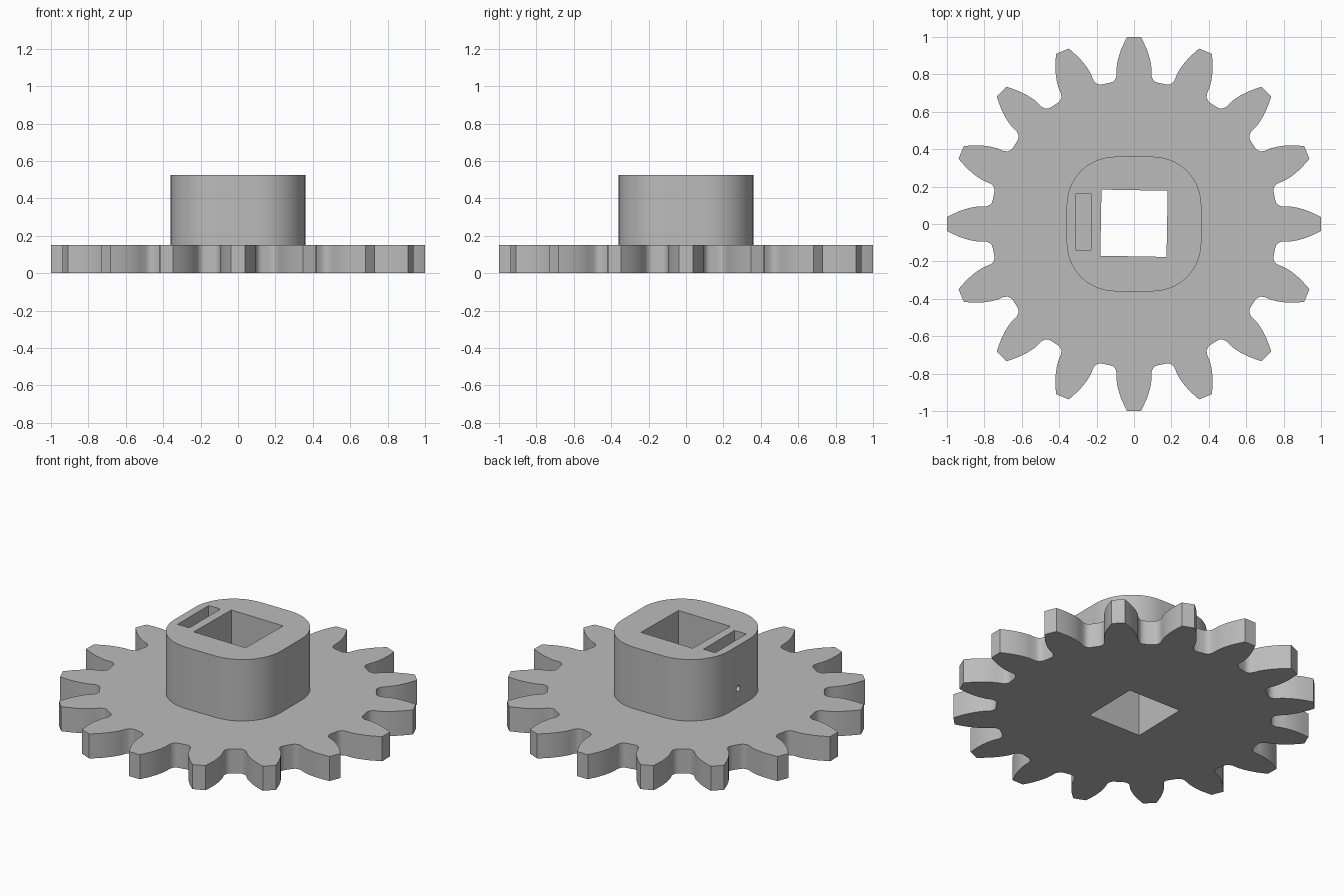
import bpy, bmesh, math
from mathutils import Matrix, Vector

if "Cube" in bpy.data.objects:
    bpy.data.objects.remove(bpy.data.objects["Cube"], do_unlink=True)

grey = bpy.data.materials.new("plain grey")
grey.use_nodes = True
grey.diffuse_color = (0.5, 0.5, 0.5, 1)
grey.node_tree.nodes["Principled BSDF"].inputs["Base Color"].default_value = (0.5, 0.5, 0.5, 1)

TEETH = 16
PLATE_TOP = 0.15
HUB_TOP = 0.525


def extrude(name, outline, z0, z1):
    """Prism from a closed counter-clockwise outline."""
    bm = bmesh.new()
    face = bm.faces.new([bm.verts.new((x, y, z0)) for x, y in outline])
    top = bmesh.ops.extrude_face_region(bm, geom=[face])["geom"]
    verts = [v for v in top if isinstance(v, bmesh.types.BMVert)]
    bmesh.ops.translate(bm, verts=verts, vec=(0, 0, z1 - z0))
    bmesh.ops.recalc_face_normals(bm, faces=bm.faces)
    mesh = bpy.data.meshes.new(name)
    bm.to_mesh(mesh)
    bm.free()
    mesh.materials.append(grey)
    obj = bpy.data.objects.new(name, mesh)
    bpy.context.collection.objects.link(obj)
    return obj


def rectangle(x0, x1, y0, y1):
    return [(x0, y0), (x1, y0), (x1, y1), (x0, y1)]


def combine(body, tool, operation):
    """Apply a boolean and discard the tool."""
    tool.hide_render = True
    mod = body.modifiers.new(operation, "BOOLEAN")
    mod.operation, mod.solver, mod.object = operation, "EXACT", tool
    bpy.ops.object.select_all(action="DESELECT")
    bpy.context.view_layer.objects.active = body
    body.select_set(True)
    bpy.ops.object.modifier_apply(modifier=mod.name)
    bpy.data.objects.remove(tool, do_unlink=True)


# Tooth flank: (distance from centre, half width), root to tip
flank = [(0.755, 0.128), (0.76, 0.113), (0.772, 0.101), (0.79, 0.094),
         (0.83, 0.094), (0.865, 0.089), (0.90, 0.080), (0.935, 0.068),
         (0.97, 0.052), (1.0, 0.037)]
tooth = [(r, -w) for r, w in flank] + [(r, w) for r, w in reversed(flank)]
outline = []
for i in range(TEETH):
    turn = Matrix.Rotation(math.tau * i / TEETH, 2)
    outline += [tuple(turn @ Vector(p)) for p in tooth]
gear = extrude("gear_with_hub", outline, 0, PLATE_TOP)

# Rounded square hub
HALF, RADIUS, STEPS = 0.36, 0.26, 14
inner = HALF - RADIUS
hub_outline = []
for i, (sx, sy) in enumerate([(1, 1), (-1, 1), (-1, -1), (1, -1)]):
    for k in range(STEPS + 1):
        a = math.pi / 2 * (i + k / STEPS)
        hub_outline.append((sx * inner + RADIUS * math.cos(a),
                            sy * inner + RADIUS * math.sin(a)))
combine(gear, extrude("hub", hub_outline, 0.06, HUB_TOP), "UNION")

# Square shaft bore, very slightly turned
bore = extrude("bore_cutter", rectangle(-0.177, 0.177, -0.177, 0.177), -0.2, 0.8)
bore.data.transform(Matrix.Rotation(math.radians(-1), 4, "Z"))
bore.data.transform(Matrix.Translation((0, 0.004, 0)))
combine(gear, bore, "DIFFERENCE")

# Nut slot in the hub top
combine(gear, extrude("slot_cutter", rectangle(-0.31, -0.23, -0.14, 0.16),
                      PLATE_TOP + 0.005, 0.8), "DIFFERENCE")

# Set screw hole through the hub side into the bore
circle = [(0.018 * math.cos(math.tau * k / 16), 0.018 * math.sin(math.tau * k / 16))
          for k in range(16)]
screw = extrude("screw_hole_cutter", circle, -0.5, -0.05)
screw.data.transform(Matrix.Rotation(math.pi / 2, 4, "Y"))
screw.data.transform(Matrix.Translation((0, 0.01, HUB_TOP / 2)))
combine(gear, screw, "DIFFERENCE")

bpy.ops.object.shade_smooth_by_angle(angle=math.radians(32))
